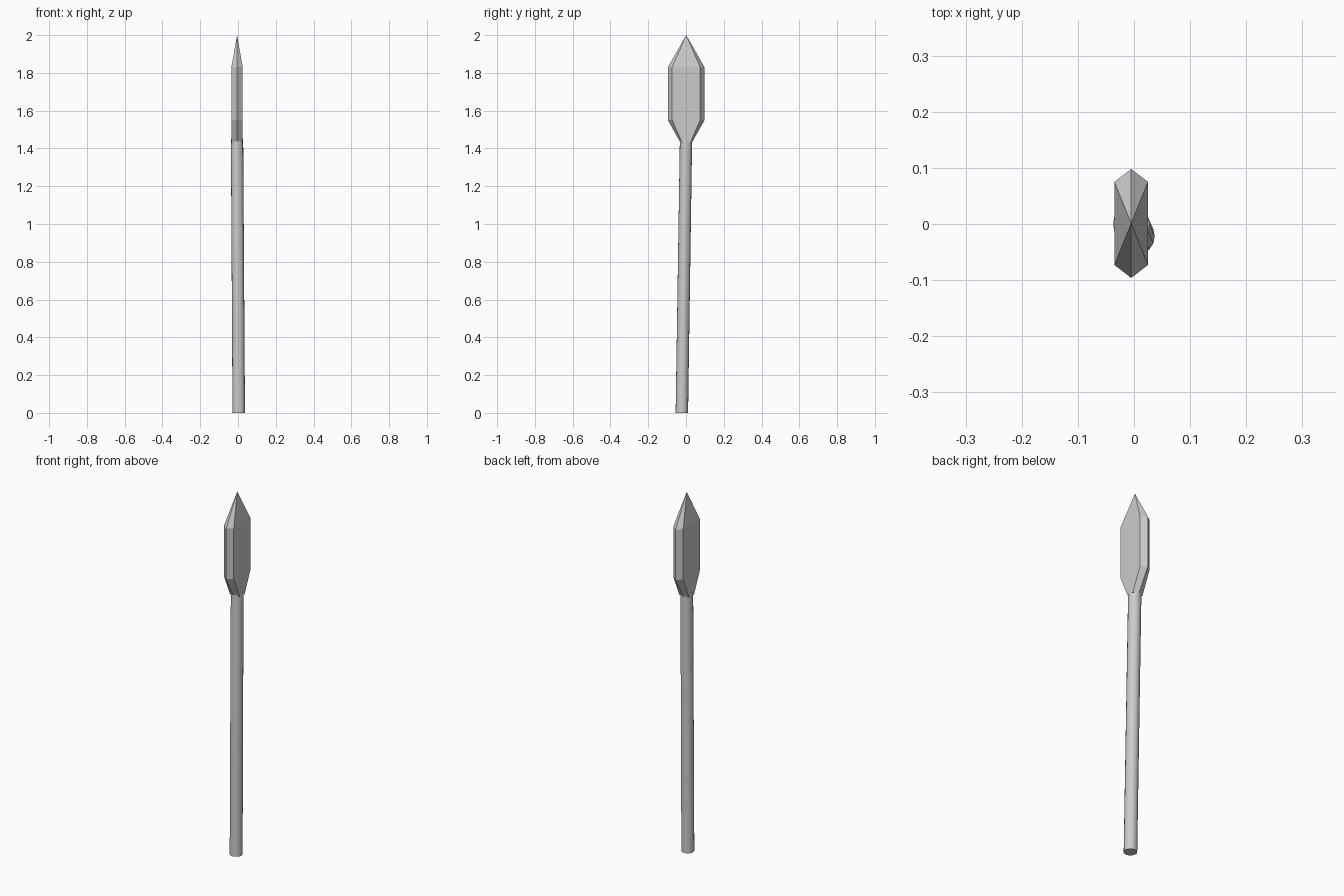
import bpy, bmesh, math

if "Cube" in bpy.data.objects:
    bpy.data.objects.remove(bpy.data.objects["Cube"])


def loft(name, rings, tip=None):
    """Skin a stack of equal-sized rings; close with caps or a pointed tip."""
    bm = bmesh.new()
    loops = [[bm.verts.new(p) for p in ring] for ring in rings]
    n = len(loops[0])
    for low, high in zip(loops, loops[1:]):
        for i in range(n):
            j = (i + 1) % n
            bm.faces.new((low[i], low[j], high[j], high[i]))
    bm.faces.new(loops[0][::-1])
    if tip:
        apex = bm.verts.new(tip)
        for i in range(n):
            bm.faces.new((loops[-1][i], loops[-1][(i + 1) % n], apex))
    else:
        bm.faces.new(loops[-1])
    bmesh.ops.recalc_face_normals(bm, faces=bm.faces)
    mesh = bpy.data.meshes.new(name)
    bm.to_mesh(mesh)
    bm.free()
    obj = bpy.data.objects.new(name, mesh)
    bpy.context.collection.objects.link(obj)
    return obj


def circle(cx, cy, z, r, sides=16):
    return [(cx + r * math.cos(2 * math.pi * i / sides),
             cy + r * math.sin(2 * math.pi * i / sides), z) for i in range(sides)]


HEAD_X, HEAD_Y = -0.005, 0.001


def hexagon(z, half_x, half_y, corner_y):
    pts = [(half_x, -corner_y), (half_x, corner_y), (0, half_y),
           (-half_x, corner_y), (-half_x, -corner_y), (0, -half_y)]
    return [(HEAD_X + x, HEAD_Y + y, z) for x, y in pts]


# Slightly leaning round shaft
shaft = loft("shaft", [circle(0.004, -0.022, 0.0, 0.033),
                       circle(-0.005, 0.0, 1.45, 0.0325)])
bpy.context.view_layer.objects.active = shaft
shaft.select_set(True)
bpy.ops.object.shade_smooth_by_angle(angle=math.radians(35))

# Flat-faceted spear head: tapered socket, straight blade, pointed tip
loft("spear_head", [hexagon(1.43, 0.03, 0.03, 0.021),
                    hexagon(1.55, 0.03, 0.097, 0.074),
                    hexagon(1.83, 0.03, 0.097, 0.074)],
     tip=(HEAD_X, HEAD_Y, 2.0))
